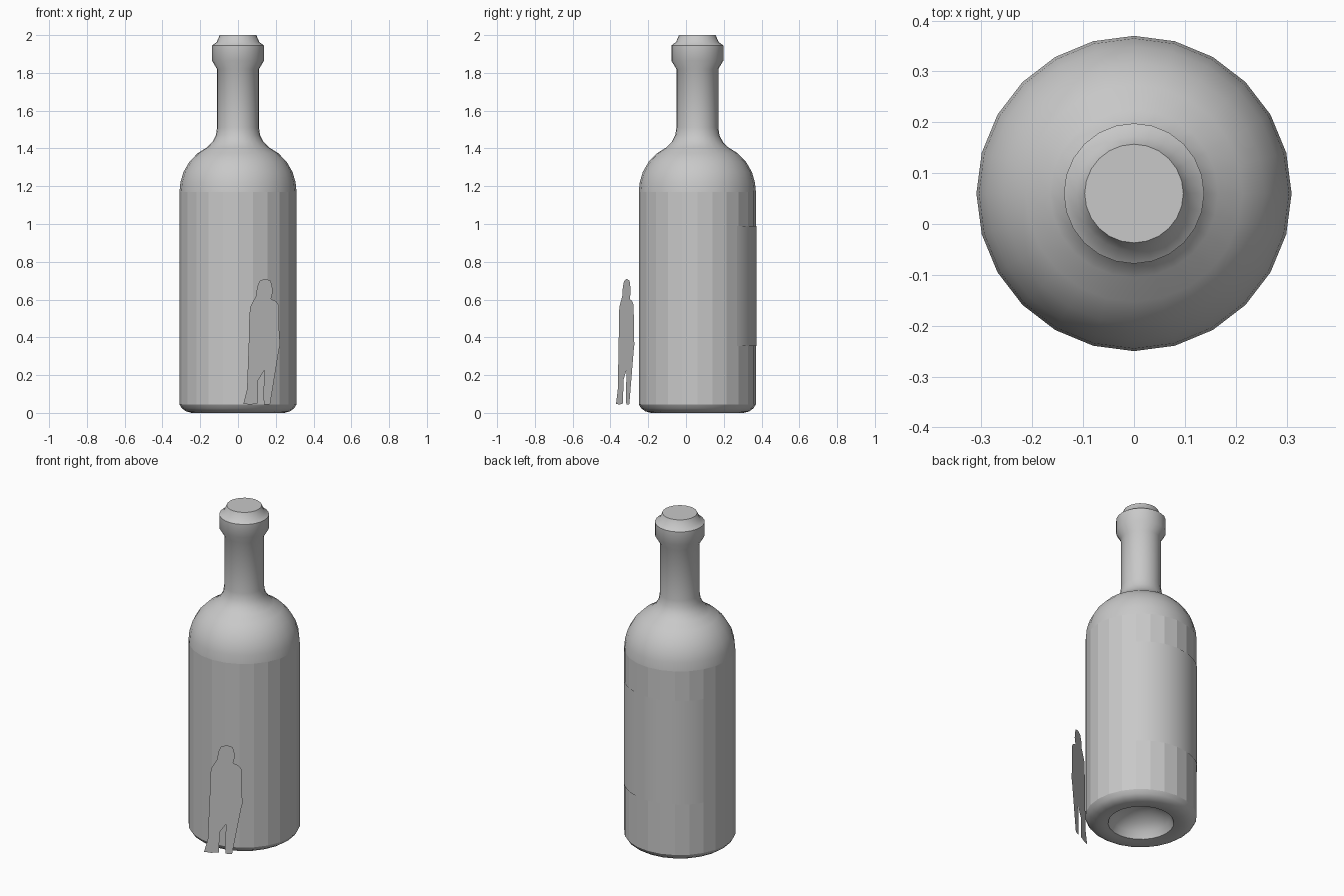
import bpy, bmesh, math

cube = bpy.data.objects.get("Cube")
if cube:
    bpy.data.objects.remove(cube, do_unlink=True)

CY = 0.06       # bottle axis, y
SIDES = 24

grey = bpy.data.materials.new("plain grey")
grey.use_nodes = True
grey.diffuse_color = (0.58, 0.58, 0.58, 1)
grey.node_tree.nodes["Principled BSDF"].inputs["Base Color"].default_value = (0.58, 0.58, 0.58, 1)


def finish(name, bm):
    mesh = bpy.data.meshes.new(name)
    bm.to_mesh(mesh)
    bm.free()
    mesh.materials.append(grey)
    obj = bpy.data.objects.new(name, mesh)
    bpy.context.collection.objects.link(obj)
    return obj


def ring(bm, r, z):
    step = math.tau / SIDES
    return [bm.verts.new((r * math.cos(i * step), CY + r * math.sin(i * step), z))
            for i in range(SIDES)]


def lathe(name, profile):
    """Turn (radius, z) points around the bottle axis; radius 0 closes to a point."""
    bm = bmesh.new()
    rings = [ring(bm, r, z) if r > 0 else [bm.verts.new((0, CY, z))] for r, z in profile]
    for a, b in zip(rings, rings[1:]):
        for i in range(SIDES):
            j = (i + 1) % SIDES
            if len(a) == 1:
                bm.faces.new((a[0], b[j], b[i]))
            elif len(b) == 1:
                bm.faces.new((a[i], a[j], b[0]))
            else:
                bm.faces.new((a[i], a[j], b[j], b[i]))
    bmesh.ops.recalc_face_normals(bm, faces=bm.faces)
    return finish(name, bm)


def smooth(obj, degrees):
    bpy.ops.object.select_all(action='DESELECT')
    obj.select_set(True)
    bpy.context.view_layer.objects.active = obj
    bpy.ops.object.shade_smooth_by_angle(angle=math.radians(degrees))


# Bottle: hollow base, straight body, round shoulder, neck, collar and mouth
bottle = lathe("bottle", [
    (0, 0.12), (0.07, 0.11), (0.13, 0.08), (0.165, 0.045), (0.183, 0.006),
    (0.21, 0.001), (0.245, 0.0), (0.275, 0.008), (0.297, 0.024), (0.31, 0.045),
    (0.31, 1.17), (0.305, 1.22), (0.289, 1.275), (0.257, 1.33), (0.213, 1.375),
    (0.165, 1.405), (0.135, 1.435), (0.117, 1.47), (0.111, 1.51),
    (0.111, 1.82), (0.138, 1.865), (0.138, 1.945), (0.113, 1.963), (0.097, 2.0), (0, 2.0)])
smooth(bottle, 35)
# The straight body keeps flat facets
for poly in bottle.data.polygons:
    if 0.5 < poly.center.z < 0.7:
        poly.use_smooth = False

# Label wrapped around the back
bm = bmesh.new()
columns = []
for i in range(37):
    a = math.radians(42 + 108 * i / 36)
    x, y = 0.3125 * math.cos(a), CY + 0.3125 * math.sin(a)
    columns.append([bm.verts.new((x, y, z)) for z in (0.355, 0.99)])
for a, b in zip(columns, columns[1:]):
    bm.faces.new((a[0], b[0], b[1], a[1]))
smooth(finish("back_label", bm), 30)

# Flat standing figure, outline as (x, z) in hundredths, starting at the crown
outline = [
    (14.3, 71), (17.3, 70), (18.2, 66.2), (18.4, 64), (17, 61.4), (16.6, 60.6),
    (20, 59.2), (21.6, 57), (21.8, 44), (22.3, 36), (21.6, 33), (20, 31.8),
    (19, 22.5), (17.6, 15), (16.2, 10), (16, 7), (17, 4.6), (13.8, 4.4),
    (13.4, 9.5), (14.6, 17.5), (15.3, 26), (14.6, 33.8), (13.2, 33), (10.9, 24.5),
    (9.7, 15), (9.6, 7), (10.4, 5), (6.5, 4.4), (2.9, 4.8), (4.6, 8), (5.8, 15),
    (6.2, 25.5), (5.8, 36), (5.8, 47), (6.4, 56), (8, 58.6), (10, 60),
    (9.6, 62.6), (10.1, 66.5), (11.4, 69.8)]
bm = bmesh.new()
points = [bm.verts.new((x / 100, -0.37 + (x / 100 - 0.03) * 0.5, z / 100))
          for x, z in reversed(outline)]
face = bm.faces.new(points)
bmesh.ops.triangulate(bm, faces=[face])
finish("standing_figure", bm)
